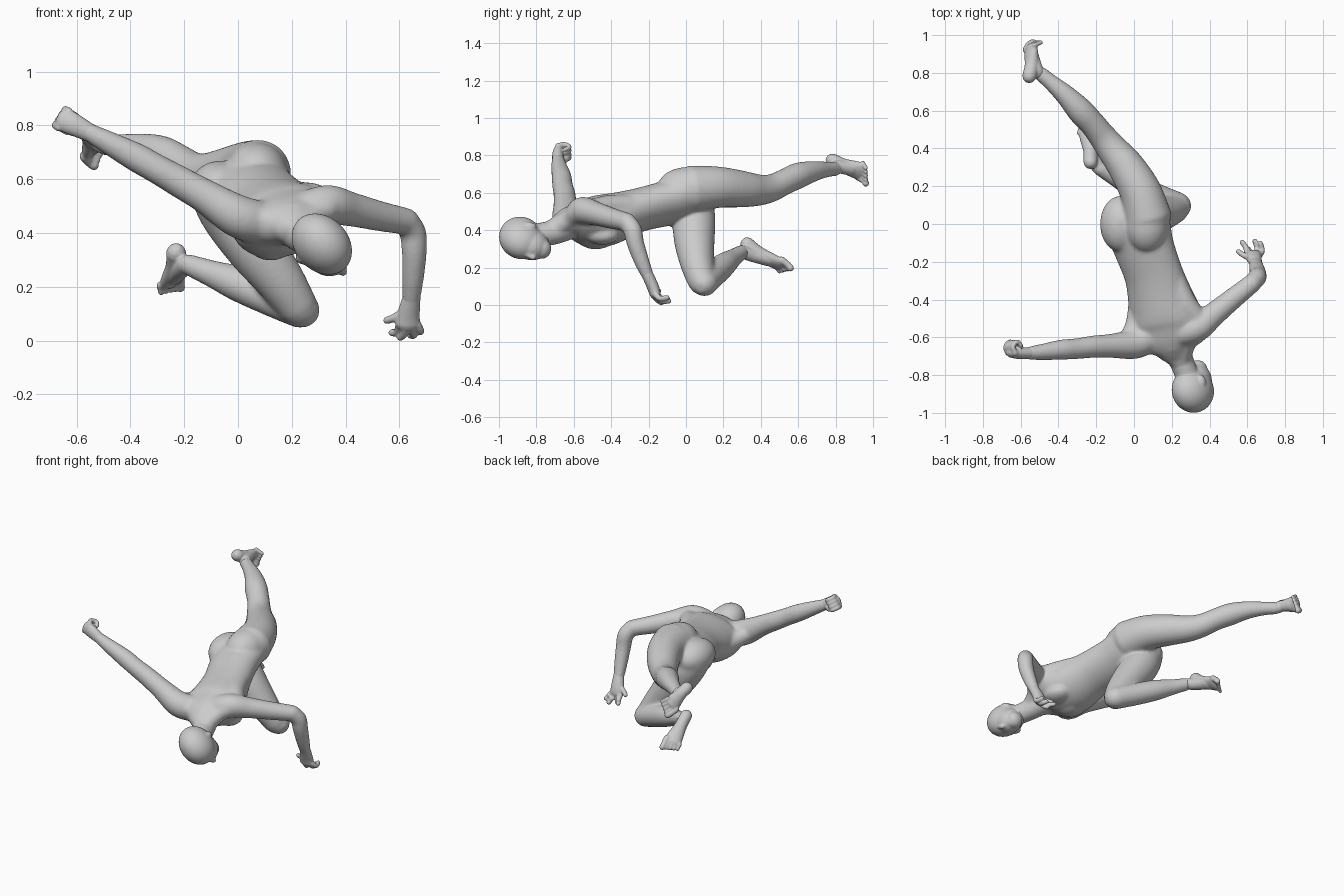
import bpy, bmesh, math
from mathutils import Vector as V, Matrix

bm = bmesh.new()
SEG = 32


def spline(pts, steps=5):
    """Catmull-Rom interpolation of tuples (x, y, z, half width, half depth)."""
    out = []
    for i in range(len(pts) - 1):
        a, b, c, d = (pts[max(i - 1, 0)], pts[i], pts[i + 1], pts[min(i + 2, len(pts) - 1)])
        for k in range(steps):
            t = k / steps
            out.append([0.5 * (2 * q + (r - p) * t + (2 * p - 5 * q + 4 * r - s) * t * t
                               + (3 * q - p - 3 * r + s) * t ** 3) for p, q, r, s in zip(a, b, c, d)])
    return out + [list(pts[-1])]


def tube(pts, side0=(0.3, 0.2, 0.9), side1=None):
    """Rounded tube through points; (x, y, z, r) or (x, y, z, width, depth)."""
    pts = spline([tuple(p) if len(p) == 5 else (*p, p[3]) for p in pts])
    side0 = V(side0)
    side1 = V(side1) if side1 else side0
    n = len(pts)
    pos = [V(p[:3]) for p in pts]
    rings = []
    for i, p in enumerate(pts):
        t = (pos[min(i + 1, n - 1)] - pos[max(i - 1, 0)]).normalized()
        s = side0.lerp(side1, i / (n - 1))
        s = (s - t * s.dot(t)).normalized()
        u = t.cross(s)
        caps = [(0, 1)]
        r = min(p[3], p[4])
        if i == 0:
            caps = [(-0.85 * r, 0.4), (-0.5 * r, 0.8), (0, 1)]
        elif i == n - 1:
            caps = [(0, 1), (0.5 * r, 0.8), (0.85 * r, 0.4)]
        for off, k in caps:
            rings.append([bm.verts.new(pos[i] + t * off + k * (s * p[3] * math.cos(a) + u * p[4] * math.sin(a)))
                          for a in (2 * math.pi * j / SEG for j in range(SEG))])
    for a, b in zip(rings, rings[1:]):
        for j in range(SEG):
            m = (j + 1) % SEG
            bm.faces.new((a[j], a[m], b[m], b[j]))
    bm.faces.new(rings[0][::-1])
    bm.faces.new(rings[-1])


def blob(c, radii, axes=None):
    """Ellipsoid, optionally aligned to three axes."""
    rot = Matrix(axes).transposed().to_4x4() if axes else Matrix()
    bmesh.ops.create_uvsphere(bm, u_segments=32, v_segments=20, radius=1,
                              matrix=Matrix.Translation(c) @ rot @ Matrix.Diagonal((*radii, 1)))


def foot(ankle, heel, tip, normal, lateral, bend):
    """Foot with five toes; normal points out of the sole, bend lifts the toes."""
    a, h, e = V(ankle), V(heel), V(tip)
    d = (e - h).normalized()
    nrm = V(normal)
    nrm = (nrm - d * nrm.dot(d)).normalized()
    s = d.cross(nrm) * lateral
    at = lambda f, up=0: h.lerp(e, f) - nrm * up
    tube([(*at(0), .037, .037), (*at(.3, .014), .038, .038), (*at(.6, .01), .048, .032),
          (*at(.82, .006), .054, .024)], s)
    tube([(*a, .036, .036), (*at(.24, .042), .036, .036), (*at(.62, .022), .036, .024)], s)
    for k in range(5):
        r = (.02, .015, .014, .013, .013)[k]
        o = s * (-.04 + .022 * k)
        tube([(*(at(.8) + o), r), (*(at(.97 - .03 * k, bend * .4) + o), r * .9),
              (*(at(1.06 - .035 * k, bend) + o), r * .9)], s)


def finish(name, voxel, soft):
    """Fuse the collected parts into one smooth skin."""
    global bm
    bmesh.ops.recalc_face_normals(bm, faces=bm.faces)
    mesh = bpy.data.meshes.new(name)
    bm.to_mesh(mesh)
    bm.free()
    bm = bmesh.new()
    ob = bpy.data.objects.new(name, mesh)
    bpy.context.collection.objects.link(ob)
    rem = ob.modifiers.new("fuse", 'REMESH')
    rem.mode = 'VOXEL'
    rem.voxel_size = voxel
    rem.use_smooth_shade = True
    sm = ob.modifiers.new("soften", 'SMOOTH')
    sm.factor = 0.5
    sm.iterations = soft


# torso, neck, side muscles and buttocks
tube([(0, .09, .575, .10, .08), (.015, 0, .565, .178, .115), (.055, -.13, .538, .166, .113),
      (.105, -.27, .503, .16, .114), (.148, -.42, .456, .182, .136), (.175, -.52, .445, .20, .128),
      (.19, -.60, .445, .175, .094), (.212, -.665, .425, .10, .072)],
     (.9, .1, .42), (.95, .25, .17))
tube([(.2, -.62, .44, .088), (.24, -.70, .392, .068), (.285, -.81, .37, .063)])
tube([(.21, -.28, .535, .055), (.27, -.42, .525, .062), (.34, -.51, .505, .058)])
tube([(.02, -.42, .43, .05), (.01, -.53, .44, .055), (-.03, -.61, .47, .05)])
for x, y, z in ((.04, -.63, .455), (.33, -.58, .495)):
    tube([(x, y, z, .055), (.5 * x + .115, .5 * y - .335, .5 * z + .21, .052), (.245, -.72, .40, .055)])
left_dir, front_dir = V((.95, .25, .17)).normalized(), V((.2, 0, -.97))
for sgn in (-1, 1):
    blob(V((.17, -.465, .445)) + front_dir * .088 + left_dir * .07 * sgn, (.075, .09, .05))
blob((.068, .0, .622), (.118, .155, .115))
blob((-.07, .0, .563), (.11, .15, .105))

# left upper and lower arm, propping towards the ground
tube([(.25, -.58, .485, .07), (.335, -.55, .505, .074), (.42, -.48, .488, .064), (.53, -.39, .462, .056),
      (.63, -.31, .442, .05)])
tube([(.625, -.315, .443, .048), (.65, -.285, .40, .05), (.655, -.27, .33, .047),
      (.65, -.235, .23, .041), (.642, -.197, .14, .033, .031)], (1, 0, 0))

# right arm, reaching up and out
tube([(.08, -.60, .44, .08), (.0, -.635, .462, .08), (-.12, -.645, .535, .064), (-.22, -.65, .592, .059),
      (-.30, -.66, .637, .055), (-.38, -.665, .682, .054), (-.48, -.677, .735, .044), (-.565, -.685, .78, .034)])

# right leg, bent under the body
tube([(-.065, .02, .56, .117), (-.02, .04, .47, .117), (.07, .045, .34, .108), (.16, .06, .22, .09),
      (.225, .085, .122, .074)])
tube([(.24, .095, .113, .07), (.13, .14, .158, .07), (.0, .2, .212, .066), (-.1, .25, .25, .05),
      (-.19, .30, .285, .039)])

# left leg, stretched out behind
tube([(.075, .03, .62, .127), (.035, .17, .63, .111), (-.04, .30, .62, .098), (-.11, .39, .615, .084),
      (-.165, .46, .627, .074), (-.22, .53, .66, .069), (-.285, .60, .692, .07), (-.36, .68, .715, .056),
      (-.44, .75, .725, .043), (-.50, .80, .728, .039)])
finish("body", .0075, 24)

# head
up = V((.2, -.96, .08)).normalized()
face = V((.65, .15, -.73))
face = (face - up * face.dot(up)).normalized()
left = up.cross(face)
axes = (face, left, up)
C = V((.312, -.878, .357))
H = lambda f, l, u: C + face * f + left * l + up * u
blob(H(-.002, 0, .004), (.126, .099, .118), axes)
blob(H(.04, 0, -.05), (.09, .078, .09), axes)
blob(H(.065, 0, -.105), (.053, .055, .05), axes)
blob(H(.1, 0, -.1), (.022, .028, .024), axes)
tube([(*H(.108, 0, 0), .012), (*H(.134, 0, -.052), .016)], left)
for sgn in (-1, 1):
    blob(H(-.012, .09 * sgn, -.03), (.022, .016, .034), axes)
tube([(.235, -.69, .395, .062), (.285, -.81, .37, .063)])
finish("head", .006, 12)

# left hand on the ground
tube([(.647, -.21, .17, .032, .031), (.634, -.178, .10, .042, .032), (.63, -.165, .06, .047, .03)], (1, .1, 0))
for b, m, t in (((.664, -.165, .06), (.678, -.14, .035), (.668, -.10, .04)),
                ((.643, -.165, .05), (.652, -.13, .022), (.64, -.09, .022)),
                ((.62, -.17, .05), (.616, -.15, .025), (.602, -.13, .012)),
                ((.602, -.16, .06), (.592, -.125, .032), (.572, -.095, .03)),
                ((.615, -.178, .105), (.58, -.165, .085), (.552, -.145, .075))):
    tube([(*b, .017), (*m, .015), (*t, .014)])

# right hand, fist with curled fingers
arm = V((-.86, .05, .5))
tube([(-.55, -.684, .772, .034, .031), (-.61, -.685, .803, .042, .03), (-.65, -.68, .823, .045, .027)], (.5, 0, .86))
for k in range(4):
    b = V((-.665, -.685, .793)).lerp(V((-.628, -.685, .85)), k / 3)
    tube([(*b, .016), (*(b + arm * .016 + V((0, .035, 0))), .014), (*(b - arm * .012 + V((0, .062, 0))), .013),
          (*(b - arm * .035 + V((0, .04, 0))), .012)])
tube([(-.59, -.67, .775, .017), (-.615, -.645, .775, .015), (-.645, -.628, .79, .013)])

# feet
foot((-.19, .30, .285), (-.23, .325, .328), (-.255, .54, .2), (-.5, .4, .73), -1, .016)
foot((-.50, .80, .728), (-.555, .78, .775), (-.55, .97, .705), (-.75, .1, .4), 1, .04)
finish("hands_and_feet", .005, 5)
